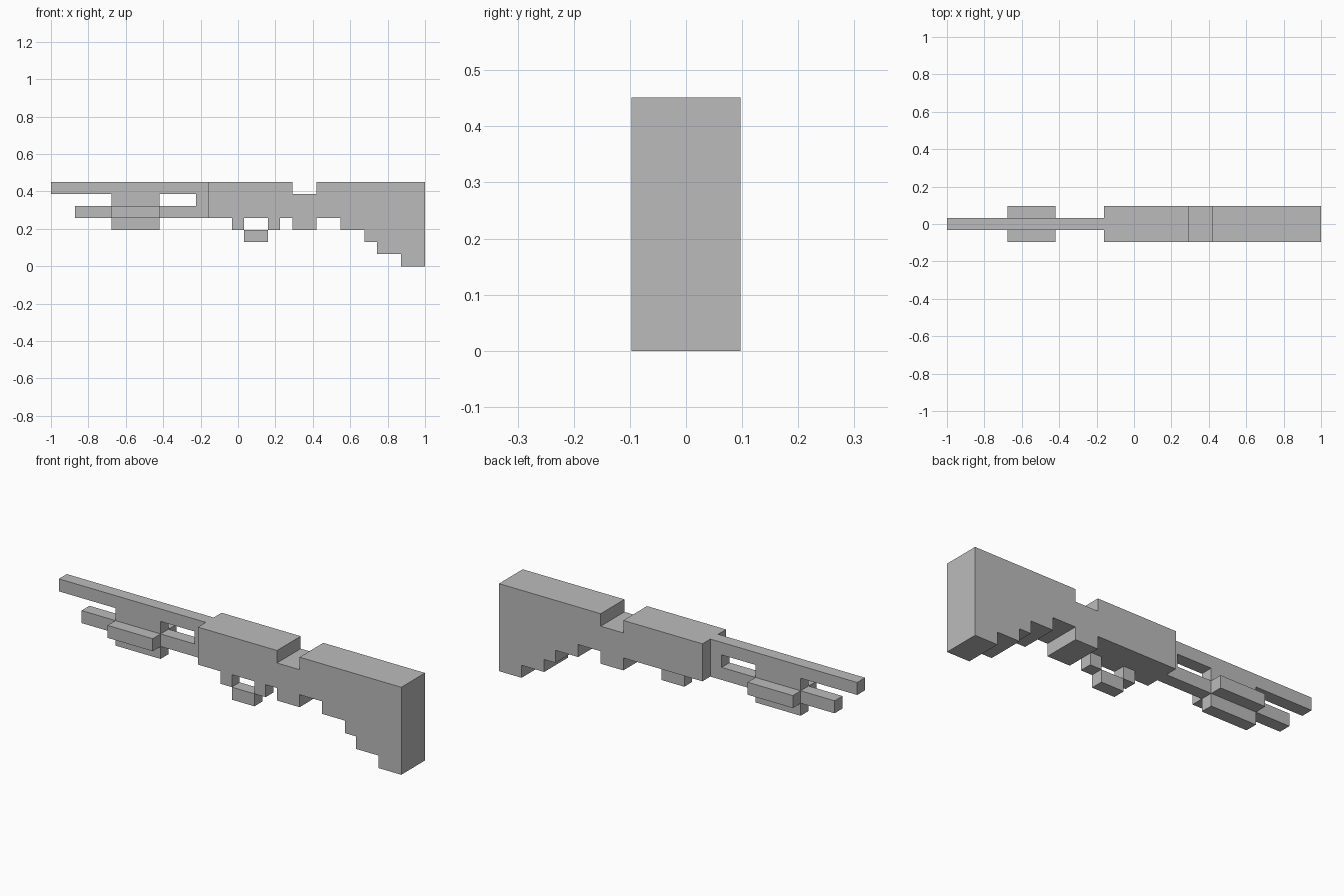
import bpy
import bmesh
from mathutils import Vector

if "Cube" in bpy.data.objects:
    bpy.data.objects.remove(bpy.data.objects["Cube"], do_unlink=True)

U = 2 / 31            # one block of the grid the model is built on
HALF_LENGTH = 15.5    # blocks from the middle to either end

grey = bpy.data.materials.new("plain grey")
grey.use_nodes = True
colour = (0.5, 0.5, 0.5, 1)
grey.diffuse_color = colour
grey.node_tree.nodes["Principled BSDF"].inputs["Base Color"].default_value = colour


def slab(name, outline, y0, y1):
    """Extrude an (x, z) outline in blocks from y0 to y1."""
    bm = bmesh.new()
    face = bm.faces.new([bm.verts.new(((x - HALF_LENGTH) * U, y0 * U, z * U))
                         for x, z in outline])
    side = bmesh.ops.extrude_face_region(bm, geom=[face])["geom"]
    bmesh.ops.translate(bm, vec=Vector((0, (y1 - y0) * U, 0)),
                        verts=[v for v in side if isinstance(v, bmesh.types.BMVert)])
    bmesh.ops.recalc_face_normals(bm, faces=bm.faces)
    mesh = bpy.data.meshes.new(name)
    bm.to_mesh(mesh)
    bm.free()
    mesh.materials.append(grey)
    obj = bpy.data.objects.new(name, mesh)
    bpy.context.collection.objects.link(obj)
    return obj


def box(name, x0, x1, z0, z1, y0=-0.5, y1=0.5):
    return slab(name, [(x0, z0), (x1, z0), (x1, z1), (x0, z1)], y0, y1)


def stepped(steps):
    """Turn (start, end, height) runs into a staircase outline."""
    return [(x, z) for a, b, z in steps for x in (a, b)]


# Receiver and stepped stock, full width, with the notch on top
underside = stepped([(13, 20, 4), (20, 22, 3), (22, 24, 4), (24, 26, 3),
                     (26, 27, 2), (27, 29, 1), (29, 31, 0)])
top = stepped([(31, 22, 7), (22, 20, 6), (20, 13, 7)])
slab("receiver_and_stock", underside + top, -1.5, 1.5)

# Barrel and the tube below it, joined by a short link
box("barrel", 0, 13, 6, 7)
box("lower_tube", 2, 13, 4, 5)
box("tube_link", 12, 13, 5, 6)

# Fore grip: wide middle with narrow ribs above and below
box("fore_grip", 5, 9, 4, 5, -1.5, 1.5)
box("fore_grip_upper_rib", 5, 9, 5, 6)
box("fore_grip_lower_rib", 5, 9, 3, 4)

# Trigger guard, flush with the front face
for name, x0, x1, z0 in (("guard_front_post", 15, 16, 3),
                         ("guard_bar", 16, 18, 2),
                         ("guard_rear_post", 18, 19, 3)):
    box(name, x0, x1, z0, z0 + 1, -1.5, -0.5)
